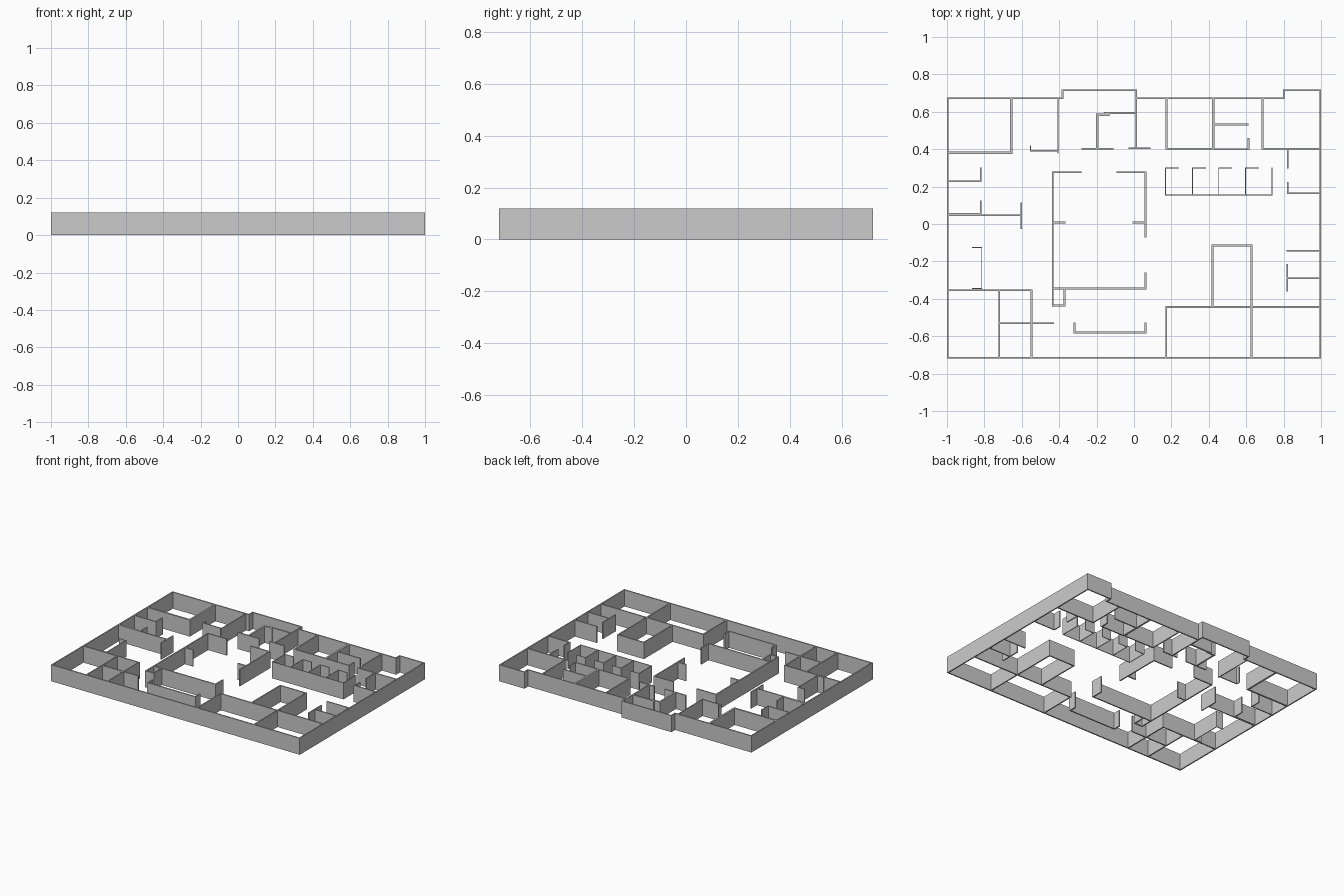
import bpy, bmesh
from mathutils import Vector

H = 0.12          # wall height
T = 0.009         # standard wall thickness
W, E = -0.991, 0.991   # inner faces of the west / east outer walls
N, S = 0.668, -0.71    # inner faces of the north / south outer walls


def offset(pts, closed, d):
    """Mitred parallel of a polyline at distance d to its left."""
    n, out = len(pts), []
    for i, p in enumerate(pts):
        a = pts[i - 1] if closed or i > 0 else None
        b = pts[(i + 1) % n] if closed or i < n - 1 else None
        dirs = []
        if a is not None:
            dirs.append((p - a).normalized())
        if b is not None:
            dirs.append((b - p).normalized())
        norms = [Vector((-v.y, v.x)) for v in dirs]
        m = norms[0] if len(norms) == 1 else (norms[0] + norms[1]) / (1 + norms[0].dot(norms[1]))
        out.append(p + m * d)
    return out


def walls(name, paths, t=T, closed=False):
    """One object made of extruded wall strips following each path."""
    bm = bmesh.new()
    for path in paths:
        pts = [Vector(p) for p in path]
        n = len(pts)
        left, right = offset(pts, closed, t / 2), offset(pts, closed, -t / 2)
        rings = [[bm.verts.new((q.x, q.y, z)) for q, z in
                  ((left[i], 0), (right[i], 0), (right[i], H), (left[i], H))] for i in range(n)]
        for i in range(n if closed else n - 1):
            a, b = rings[i], rings[(i + 1) % n]
            for k in range(4):
                bm.faces.new((a[k], a[(k + 1) % 4], b[(k + 1) % 4], b[k]))
        if not closed:
            bm.faces.new(rings[0])
            bm.faces.new(rings[-1])
    bmesh.ops.recalc_face_normals(bm, faces=bm.faces)
    me = bpy.data.meshes.new(name)
    bm.to_mesh(me)
    bm.free()
    bpy.context.collection.objects.link(bpy.data.objects.new(name, me))


# Outer shell with two bays stepping out at the back
walls("outer_wall", [[(-0.9955, -0.7145), (0.9955, -0.7145), (0.9955, 0.7145), (0.80, 0.7145),
                      (0.80, 0.672), (0.012, 0.672), (0.012, 0.7145), (-0.382, 0.7145),
                      (-0.382, 0.672), (-0.9955, 0.672)]], closed=True)

# Back left rooms
walls("back_left_corner_room", [[(W, 0.381), (-0.656, 0.381), (-0.656, N)]], t=0.013)
walls("back_left_rooms", [
    [(-0.406, N), (-0.406, 0.377)],
    [(-0.553, 0.42), (-0.553, 0.391), (-0.41, 0.391)]], t=0.007)

# Entrance bay at the back
walls("bay_closet", [[(-0.197, 0.403), (-0.197, 0.584), (-0.132, 0.584)],
                     [(-0.16, 0.593), (0.008, 0.593)]], t=0.012)
walls("bay_walls", [[(-0.281, 0.402), (-0.11, 0.402)],
                    [(-0.03, 0.405), (0.088, 0.405)],
                    [(0.012, N), (0.012, 0.409)]])

# Back right rooms
walls("back_right_rooms", [
    [(0.174, N), (0.174, 0.402), (0.417, 0.402)],
    [(0.687, N), (0.687, 0.402), (E, 0.402)],
    [(0.429, 0.532), (0.612, 0.532)],
    [(0.429, 0.399), (0.612, 0.399), (0.612, 0.46)]])
walls("back_right_partition", [[(0.423, N), (0.423, 0.398)]], t=0.013)

# Row of four open cubicles
X = [0.168, 0.312, 0.453, 0.597]
walls("cubicle_dividers", [[(x, 0.158), (x, 0.30), (x + 0.072, 0.30)] for x in X]
      + [[(0.165, 0.156), (0.738, 0.156), (0.738, 0.302)]], t=0.005)

# Small offices along the right side
walls("right_offices", [
    [(0.822, 0.398), (0.822, 0.297)],
    [(0.822, 0.225), (0.822, 0.165), (E, 0.165)],
    [(0.815, -0.142), (E, -0.142)],
    [(0.82, -0.214), (0.82, -0.361)],
    [(0.824, -0.291), (E, -0.291)]], t=0.008)

# Front right rooms
walls("front_right_rooms", [
    [(0.172, S), (0.172, -0.444), (0.624, -0.444)],
    [(0.42, -0.44), (0.42, -0.115), (0.628, -0.115), (0.628, S)],
    [(0.632, -0.444), (E, -0.444)]])

# Central hall with door openings
walls("central_hall", [
    [(-0.281, 0.276), (-0.435, 0.276), (-0.435, -0.436), (-0.372, -0.436), (-0.372, -0.349)],
    [(-0.43, -0.345), (0.061, -0.345), (0.061, -0.26)],
    [(-0.094, 0.276), (0.061, 0.276), (0.061, -0.072)],
    [(-0.43, 0.008), (-0.366, 0.008)],
    [(-0.008, 0.008), (0.057, 0.008)]])

# Reception screen in front of the hall
walls("reception_screen", [[(-0.318, -0.527), (-0.318, -0.58), (0.061, -0.58), (0.061, -0.527)]])

# Rooms along the left side
walls("left_offices", [
    [(W, 0.228), (-0.82, 0.228), (-0.82, 0.302)],
    [(W, 0.054), (-0.82, 0.054), (-0.82, 0.126)],
    [(W, 0.046), (-0.606, 0.046)],
    [(-0.602, 0.115), (-0.602, -0.027)]], t=0.008)
walls("left_booth", [[(-0.866, -0.125), (-0.814, -0.125), (-0.814, -0.345), (-0.866, -0.345)]], t=0.005)

# Front left rooms
walls("front_left_rooms", [
    [(W, -0.355), (-0.548, -0.355), (-0.548, S)],
    [(-0.72, -0.359), (-0.72, S)],
    [(-0.716, -0.53), (-0.428, -0.53)]])
